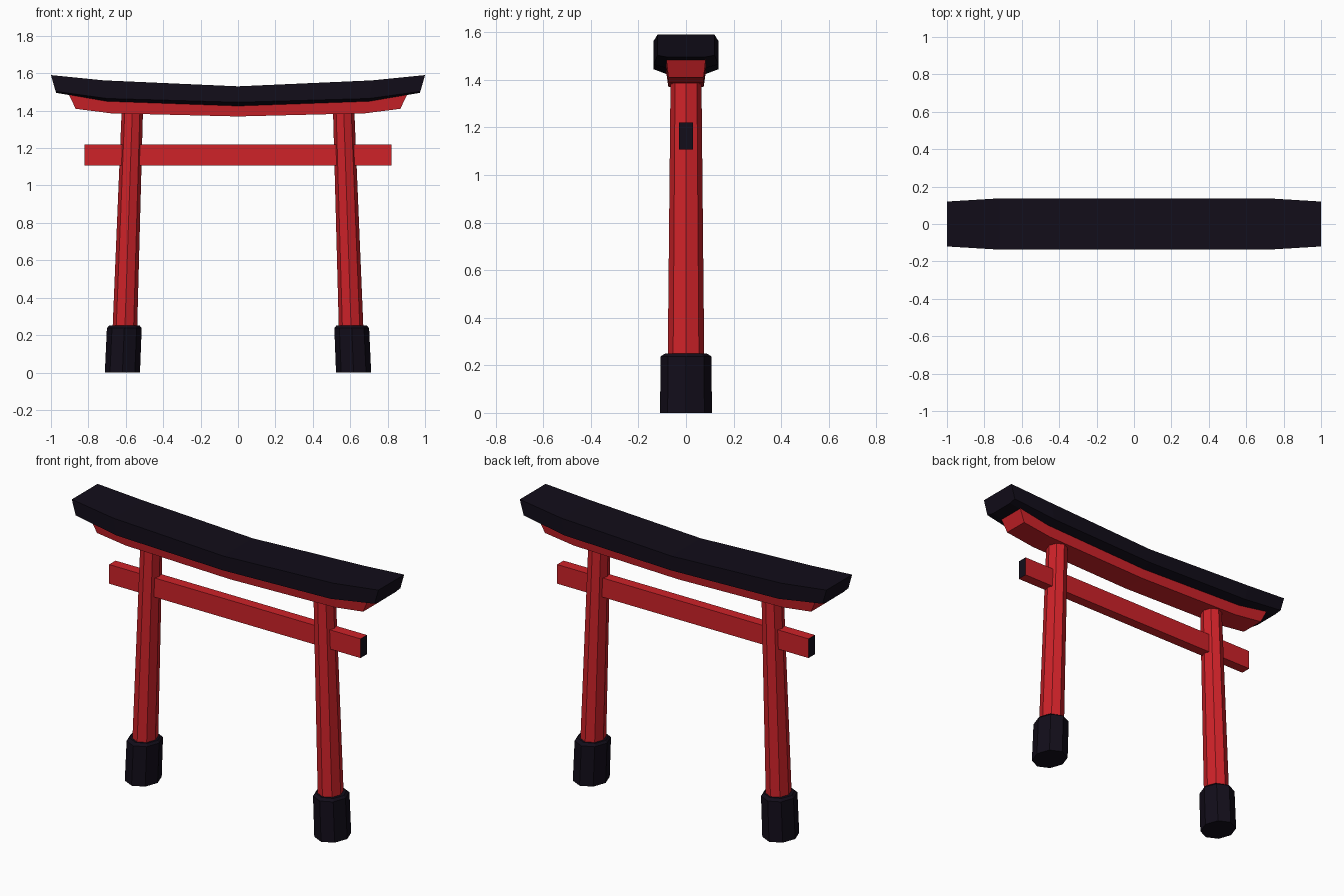
import bpy, bmesh
from math import cos, sin, pi

if "Cube" in bpy.data.objects:
    bpy.data.objects.remove(bpy.data.objects["Cube"])


def material(name, rgb):
    m = bpy.data.materials.new(name)
    m.diffuse_color = (*rgb, 1)
    m.use_nodes = True
    m.node_tree.nodes["Principled BSDF"].inputs["Base Color"].default_value = m.diffuse_color
    return m


RED = material("red_paint", (0.62, 0.016, 0.022))
BLACK = material("black_paint", (0.006, 0.004, 0.010))


def loft(name, rings, mat, cap_mat=None):
    """Skin equal-sized rings of points and cap both ends."""
    bm = bmesh.new()
    vs = [[bm.verts.new(p) for p in ring] for ring in rings]
    n = len(rings[0])
    for a, b in zip(vs, vs[1:]):
        for i in range(n):
            j = (i + 1) % n
            bm.faces.new((a[i], a[j], b[j], b[i]))
    caps = [bm.faces.new(vs[0]), bm.faces.new(vs[-1])]
    if cap_mat:
        for f in caps:
            f.material_index = 1
    bmesh.ops.recalc_face_normals(bm, faces=bm.faces[:])
    me = bpy.data.meshes.new(name)
    bm.to_mesh(me)
    bm.free()
    me.materials.append(mat)
    if cap_mat:
        me.materials.append(cap_mat)
    ob = bpy.data.objects.new(name, me)
    bpy.context.collection.objects.link(ob)
    return ob


def octagon(cx, z, rx, ry):
    return [(cx + rx * cos(k * pi / 4), ry * sin(k * pi / 4), z) for k in range(8)]


def mirrored(half):
    """Stations listed from the centre outwards, each a list of (x, y, z) with y > 0."""
    def ring(pts, s):
        right = [(s * x, y, z) for x, y, z in pts]
        return right + [(x, -y, z) for x, y, z in reversed(right)]
    return [ring(p, -1) for p in reversed(half[1:])] + [ring(p, 1) for p in half]


# Curved black roof beam: top edge, lower edge, narrow underside
loft("roof_beam", mirrored([
    [(0, 0.137, 1.53), (0, 0.137, 1.445), (0, 0.084, 1.425)],
    [(0.72, 0.137, 1.562), (0.70, 0.137, 1.465), (0.70, 0.084, 1.45)],
    [(1.0, 0.12, 1.59), (0.975, 0.12, 1.503), (0.972, 0.076, 1.495)],
]), BLACK)

# Red lintel under the roof beam
loft("upper_lintel", mirrored([
    [(0, 0.083, 1.43), (0, 0.074, 1.369)],
    [(0.70, 0.083, 1.455), (0.68, 0.074, 1.386)],
    [(0.905, 0.083, 1.488), (0.868, 0.074, 1.41)],
]), RED)

# Straight tie beam with black end faces
loft("tie_beam", [[(x, y, z) for y, z in
                   ((-0.03, 1.107), (0.03, 1.107), (0.03, 1.22), (-0.03, 1.22))]
                  for x in (-0.82, 0.82)], RED, BLACK)

# Leaning posts and their sleeves
for side, s in (("left", -1), ("right", 1)):
    loft(side + "_post", [octagon(s * 0.606, 0.2, 0.066, 0.077),
                          octagon(s * 0.565, 1.40, 0.057, 0.065)], RED)
    loft(side + "_post_sleeve", [octagon(s * 0.618, 0, 0.094, 0.109),
                                 octagon(s * 0.608, 0.237, 0.093, 0.107),
                                 octagon(s * 0.607, 0.25, 0.082, 0.087)], BLACK)
